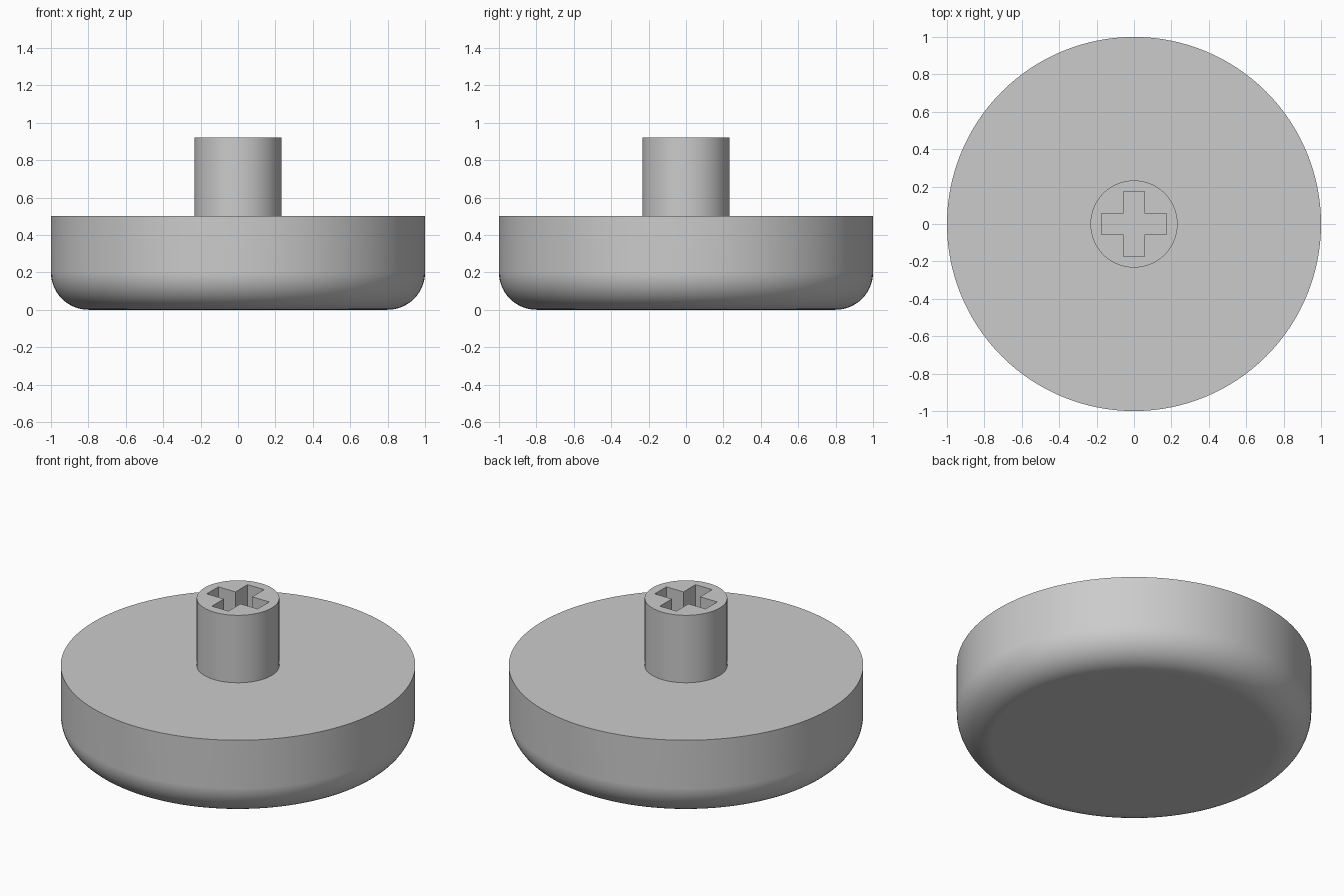
import bpy
import bmesh
import math
from mathutils import Matrix

cube = bpy.data.objects.get("Cube")
if cube:
    bpy.data.objects.remove(cube, do_unlink=True)

SIDES = 128
BASE_TOP, STEM_TOP = 0.5, 0.92

grey = bpy.data.materials.new("plain grey")
grey.use_nodes = True
colour = (0.6, 0.6, 0.6, 1.0)
grey.diffuse_color = colour
grey.node_tree.nodes["Principled BSDF"].inputs["Base Color"].default_value = colour


def make_object(name, bm):
    mesh = bpy.data.meshes.new(name)
    bm.to_mesh(mesh)
    bm.free()
    mesh.materials.append(grey)
    obj = bpy.data.objects.new(name, mesh)
    bpy.context.collection.objects.link(obj)
    return obj


def cylinder(radius, low, high):
    bm = bmesh.new()
    bmesh.ops.create_cone(bm, cap_ends=True, segments=SIDES, radius1=radius,
                          radius2=radius, depth=high - low,
                          matrix=Matrix.Translation((0, 0, (low + high) / 2)))
    return bm


def activate(obj):
    bpy.ops.object.select_all(action='DESELECT')
    obj.select_set(True)
    bpy.context.view_layer.objects.active = obj


def smooth(obj):
    activate(obj)
    bpy.ops.object.shade_smooth_by_angle(angle=math.radians(35))


# Round base with a rounded lower rim
bm = cylinder(1.0, 0, BASE_TOP)
rim = [e for e in bm.edges if all(v.co.z < 0.01 for v in e.verts)]
bmesh.ops.bevel(bm, geom=rim, offset=0.2, segments=14, profile=0.5,
                affect='EDGES', clamp_overlap=False)
base = make_object("round_base", bm)
smooth(base)
base.modifiers.new("flat_caps", 'WEIGHTED_NORMAL').keep_sharp = True

# Stem, sunk slightly into the base
stem = make_object("stem", cylinder(0.233, BASE_TOP - 0.04, STEM_TOP))

# Cross-shaped socket: a plus outline, one corner turned four times
LONG, HALF = 0.175, 0.057
bm = bmesh.new()
outline = []
for turn in range(4):
    spin = Matrix.Rotation(turn * math.pi / 2, 4, 'Z')
    for x, y in ((LONG, -HALF), (LONG, HALF), (HALF, HALF)):
        vert = bm.verts.new((x, y, BASE_TOP - 0.1))
        vert.co = spin @ vert.co
        outline.append(vert)
face = bm.faces.new(outline)
raised = bmesh.ops.extrude_face_region(bm, geom=[face])["geom"]
bmesh.ops.translate(bm, vec=(0, 0, STEM_TOP - BASE_TOP + 0.2),
                    verts=[g for g in raised if isinstance(g, bmesh.types.BMVert)])
bmesh.ops.recalc_face_normals(bm, faces=bm.faces)
cutter = make_object("socket_cutter", bm)
cutter.hide_render = True

# Cut the socket right through the stem, so that the base closes it
cut = stem.modifiers.new("socket", 'BOOLEAN')
cut.operation = 'DIFFERENCE'
cut.solver = 'EXACT'
cut.object = cutter
activate(stem)
bpy.ops.object.modifier_apply(modifier=cut.name)
bpy.data.objects.remove(cutter, do_unlink=True)
smooth(stem)
